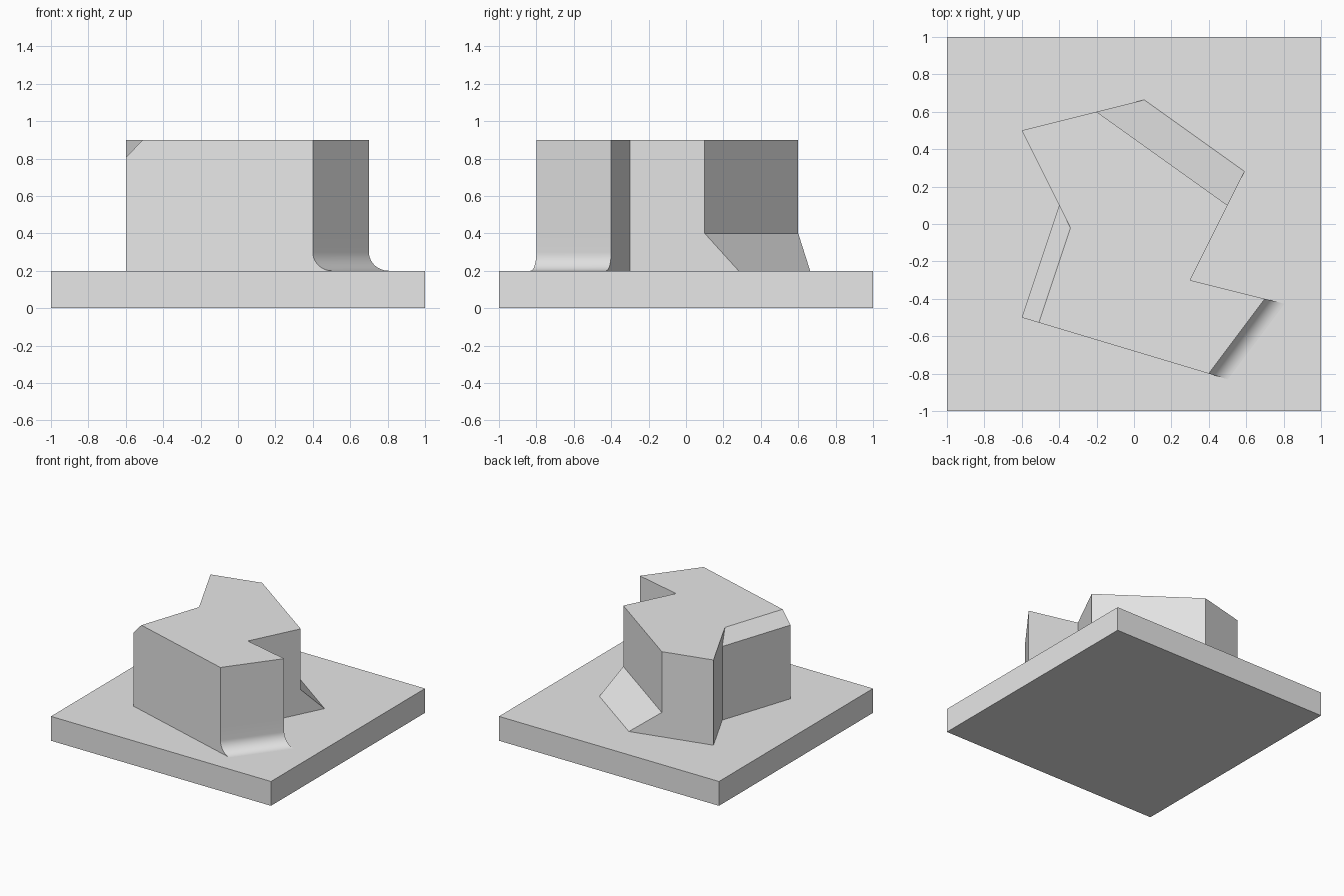
import bpy, bmesh
from math import sin, cos, pi, sqrt, radians
from mathutils import Vector

cube = bpy.data.objects.get("Cube")
if cube:
    bpy.data.objects.remove(cube, do_unlink=True)

GREY = (0.8, 0.8, 0.8, 1)
grey = bpy.data.materials.new("plain grey")
grey.use_nodes = True
grey.diffuse_color = GREY
grey.node_tree.nodes["Principled BSDF"].inputs["Base Color"].default_value = GREY

BASE_TOP, TOP = 0.2, 0.9
FILLET, FLARE, CHAMFER = 0.1, 0.2, 0.095

# Counter-clockwise plan of the raised block
OUTLINE = [Vector(p) for p in (
    (-0.6, -0.5), (0.4, -0.8), (0.7, -0.4), (0.3, -0.3),
    (0.5, 0.1), (-0.2, 0.6), (-0.6, 0.5), (-0.4, 0.1))]
FILLET_EDGE, FLARE_EDGE, CHAMFER_EDGE = 1, 4, 7


def add_object(name, bm):
    bmesh.ops.recalc_face_normals(bm, faces=bm.faces)
    mesh = bpy.data.meshes.new(name)
    bm.to_mesh(mesh)
    bm.free()
    mesh.materials.append(grey)
    obj = bpy.data.objects.new(name, mesh)
    bpy.context.collection.objects.link(obj)
    return obj


def edge_offsets(z):
    """Outward shift of each wall at height z."""
    shift = [0.0] * len(OUTLINE)
    drop = min(FILLET, max(0, BASE_TOP + FILLET - z))
    shift[FILLET_EDGE] = FILLET - sqrt(max(0, FILLET ** 2 - drop ** 2))
    shift[FLARE_EDGE] = max(0, BASE_TOP + FLARE - z)
    shift[CHAMFER_EDGE] = -max(0, z - (TOP - CHAMFER))
    return shift


def section(z):
    """Plan at height z, with the shifted walls meeting their extended neighbours."""
    n = len(OUTLINE)
    shift = edge_offsets(z)
    normals = []
    for i in range(n):
        d = (OUTLINE[(i + 1) % n] - OUTLINE[i]).normalized()
        normals.append(Vector((d.y, -d.x)))
    points = []
    for i, p in enumerate(OUTLINE):
        a, b, da, db = normals[i - 1], normals[i], shift[i - 1], shift[i]
        det = a.x * b.y - a.y * b.x
        points.append((p.x + (da * b.y - db * a.y) / det,
                       p.y + (a.x * db - b.x * da) / det, z))
    return points


# Base plate
bm = bmesh.new()
bmesh.ops.create_cube(bm, size=1)
bmesh.ops.scale(bm, vec=(2, 2, BASE_TOP), verts=bm.verts)
bmesh.ops.translate(bm, vec=(0, 0, BASE_TOP / 2), verts=bm.verts)
add_object("base_plate", bm)

# Raised block with fillet, flared foot and top chamfer
STEPS = 14
levels = [BASE_TOP + FILLET * (1 - sin(pi / 2 * (1 - i / STEPS))) for i in range(STEPS + 1)]
levels += [BASE_TOP + FLARE, TOP - CHAMFER, TOP]
bm = bmesh.new()
rings = [[bm.verts.new(p) for p in section(z)] for z in levels]
for low, high in zip(rings, rings[1:]):
    for i in range(len(low)):
        j = (i + 1) % len(low)
        bm.faces.new((low[i], low[j], high[j], high[i]))
bm.faces.new(rings[-1])
bm.faces.new(rings[0][::-1])
block = add_object("raised_block", bm)
bpy.ops.object.select_all(action="DESELECT")
block.select_set(True)
bpy.context.view_layer.objects.active = block
bpy.ops.object.shade_smooth_by_angle(angle=radians(25))
